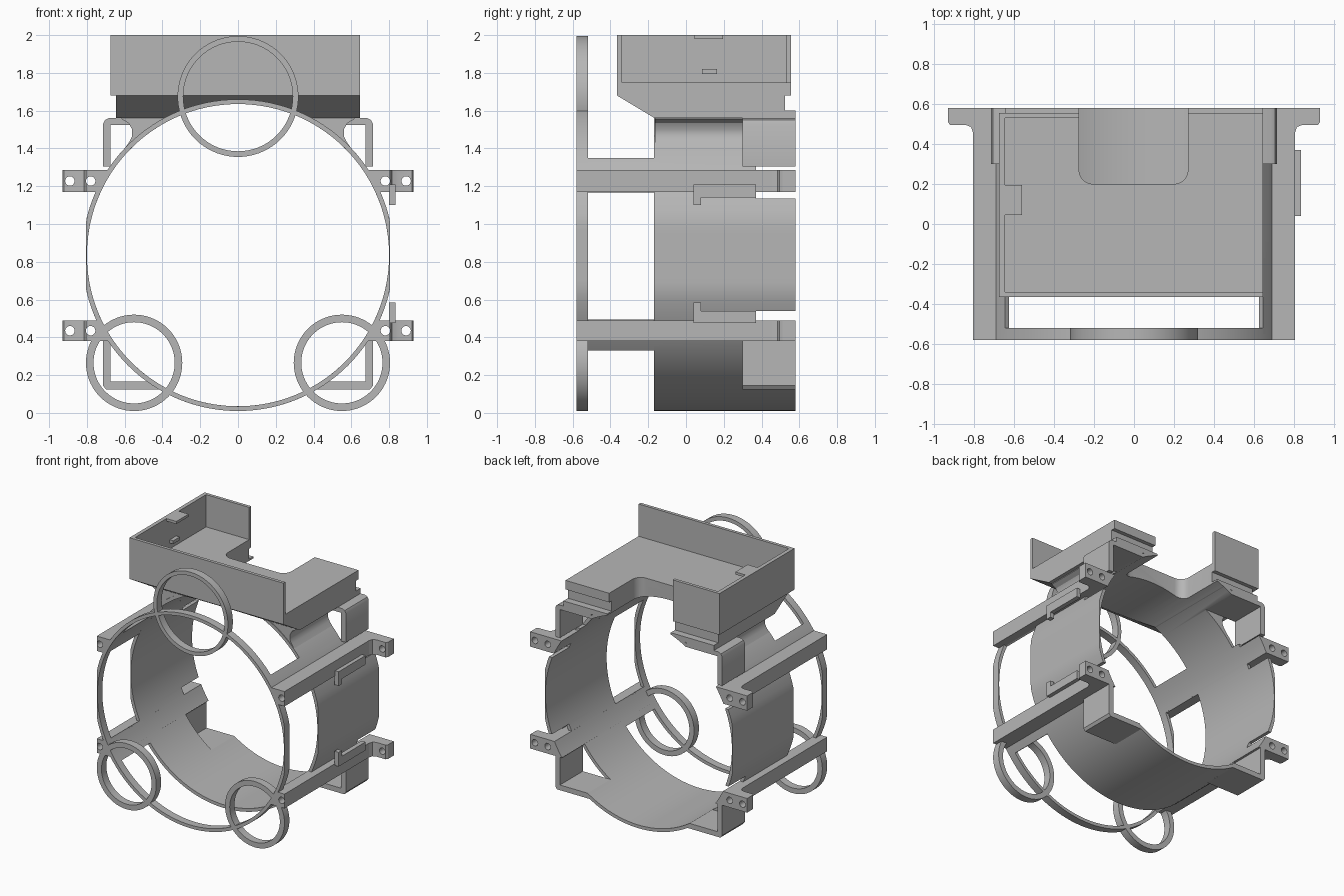
import bpy, bmesh
from math import sin, cos, radians, pi

old = bpy.data.objects.get("Cube")
if old:
    bpy.data.objects.remove(old, do_unlink=True)

GREY = (0.47, 0.47, 0.47, 1)
mat = bpy.data.materials.new("mid grey")
mat.use_nodes = True
mat.diffuse_color = GREY
mat.node_tree.nodes["Principled BSDF"].inputs["Base Color"].default_value = GREY

# Shared sizes: the barrel centre height, its radii and flattened side
CZ, RO, RI, FLAT = 0.835, 0.825, 0.80, 0.805
FRONT, BACK = -0.58, 0.58
SIDES = ((1, "left"), (-1, "right"))


def finish(name, bm):
    bmesh.ops.recalc_face_normals(bm, faces=bm.faces[:])
    me = bpy.data.meshes.new(name)
    bm.to_mesh(me)
    bm.free()
    me.materials.append(mat)
    ob = bpy.data.objects.new(name, me)
    bpy.context.scene.collection.objects.link(ob)
    return ob


def prism(name, pts, axis, a, b, sx=1):
    """Extrude a 2D outline along an axis from a to b, optionally flipped in x."""
    place = {"x": lambda p, t: (t, p[0], p[1]),
             "y": lambda p, t: (p[0], t, p[1]),
             "z": lambda p, t: (p[0], p[1], t)}[axis]
    bm = bmesh.new()
    rows = []
    for t in (a, b):
        row = []
        for p in pts:
            x, y, z = place(p, t)
            row.append(bm.verts.new((x * sx, y, z)))
        bm.faces.new(row)
        rows.append(row)
    n = len(pts)
    for i in range(n):
        j = (i + 1) % n
        bm.faces.new((rows[0][i], rows[0][j], rows[1][j], rows[1][i]))
    return finish(name, bm)


def box(name, x, y, z, sx=1):
    return prism(name, [(x[0], z[0]), (x[1], z[0]), (x[1], z[1]), (x[0], z[1])],
                 "y", y[0], y[1], sx)


def disc(cx, cz, r, n=96):
    return [(cx + r * cos(2 * pi * i / n), cz + r * sin(2 * pi * i / n)) for i in range(n)]


def band(name, cx, cz, ro, ri, y0, y1, a0=0, a1=360, flat=9, step=3):
    """Curved strip around the y axis between two angles, with flattened sides."""
    n = max(4, round(abs(a1 - a0) / step))
    closed = abs(a1 - a0) == 360
    bm = bmesh.new()
    rings = []
    for i in range(n if closed else n + 1):
        t = radians(a0 + (a1 - a0) * i / n)
        xo = max(-flat, min(flat, ro * cos(t)))
        xi, zo, zi = ri * cos(t), ro * sin(t), ri * sin(t)
        rings.append([bm.verts.new((cx + x, y, cz + z)) for x, y, z in
                      ((xo, y0, zo), (xo, y1, zo), (xi, y1, zi), (xi, y0, zi))])
    for i in range(n):
        p, q = rings[i], rings[(i + 1) % len(rings)]
        for k in range(4):
            m = (k + 1) % 4
            bm.faces.new((p[k], p[m], q[m], q[k]))
    if not closed:
        bm.faces.new(rings[0])
        bm.faces.new(rings[-1])
    return finish(name, bm)


def cut(ob, cutters):
    """Subtract the cutters, then delete them."""
    for c in cutters:
        mod = ob.modifiers.new("cut", "BOOLEAN")
        mod.operation, mod.solver, mod.object = "DIFFERENCE", "EXACT", c
    bpy.context.view_layer.update()
    dg = bpy.context.evaluated_depsgraph_get()
    me = bpy.data.meshes.new_from_object(ob.evaluated_get(dg))
    ob.modifiers.clear()
    ob.data = me
    for c in cutters:
        bpy.data.objects.remove(c, do_unlink=True)


def bore():
    return prism("bore_cutter", disc(0, CZ, RI, 120), "y", -1, 1)


# Front rings
band("front_ring", 0, CZ, RO, RI, FRONT, -0.52, flat=FLAT)
band("upper_small_ring", 0, 1.675, 0.32, 0.29, FRONT, -0.52, step=5)
for s, side in SIDES:
    band(side + "_small_ring", s * 0.55, 0.265, 0.255, 0.215, FRONT, -0.52, step=5)

# Barrel shell, open at the top, with corner pockets and thin slots at the back
shell = band("barrel_shell", 0, CZ, RO, RI, -0.17, BACK, 68, -248, FLAT)
cutters = []
for s, side in SIDES:
    for z in ((1.305, 1.525), (0.165, 0.38)):
        cutters.append(box("pocket_cutter", (0.3, 0.675), (0.3, 0.7), z, s))
    for z in ((1.135, 1.17), (0.49, 0.54), (1.28, 1.31)):
        cutters.append(box("slot_cutter", (0.55, 0.9), (0.37, 0.7), z, s))
cut(shell, cutters)

# Side rails with bolt tabs, curved webs, corner brackets and pillars
top_hook = [(0.41, 1.525), (0.675, 1.525), (0.675, 1.305), (0.715, 1.305),
            (0.715, 1.53), (0.705, 1.55), (0.685, 1.56), (0.41, 1.56)]
low_hook = [(0.44, 0.165), (0.675, 0.165), (0.675, 0.38), (0.715, 0.38),
            (0.715, 0.145), (0.7, 0.125), (0.42, 0.125)]
tab = [(0.79, BACK), (0.93, BACK), (0.93, 0.51), (0.92, 0.495), (0.84, 0.495),
       (0.815, 0.485), (0.805, 0.455), (0.79, 0.455)]
pillar = [(0.36, 1.57), (0.62, 1.57), (0.615, 1.555), (0.58, 1.535), (0.56, 1.5),
          (0.56, 1.465), (0.575, 1.435), (0.6, 1.4), (0.56, 1.4)]
for s, side in SIDES:
    for level, z0, z1, a0, a1 in (("upper", 1.17, 1.285, 24.4, 38.6),
                                  ("lower", 0.38, 0.49, -25.2, -37.7)):
        name = side + "_" + level
        mid = (z0 + z1) / 2
        rail = box(name + "_rail", (0.66, FLAT), (FRONT, BACK), (z0, z1), s)
        cut(rail, [bore(), prism("hole_cutter", disc(0.78, mid, 0.025, 20), "y", -1, 1, s)])
        ear = prism(name + "_bolt_tab", tab, "z", z0, z1, s)
        cut(ear, [prism("hole_cutter", disc(x, mid, 0.025, 20), "y", 0, 1, s)
                  for x in (0.78, 0.89)])
        if s < 0:
            a0, a1 = 180 - a0, 180 - a1
        band(name + "_web", 0, CZ, RO, RI, -0.55, -0.14, a0, a1, FLAT)
    prism(side + "_upper_bracket", top_hook, "y", 0.3, BACK, s)
    prism(side + "_lower_bracket", low_hook, "y", 0.3, BACK, s)
    post = prism(side + "_pillar", pillar, "y", -0.165, 0.3, s)
    cut(post, [bore()])

# Hooked clips on one side
for name, tip, inner, outer in (("upper_clip", 1.1, 1.14, 1.21),
                                ("lower_clip", 0.585, 0.54, 0.475)):
    prism(name, [(0.04, tip), (0.08, tip), (0.08, inner), (0.37, inner),
                 (0.37, outer), (0.04, outer)], "x", 0.8, 0.835)

# Tray base with sloped front, rear lip, curved underside and rounded notch
base = prism("tray_base", [(-0.365, 1.75), (-0.365, 1.68), (-0.165, 1.56), (BACK, 1.56),
                           (BACK, 1.6), (0.525, 1.6), (0.525, 1.68), (0.555, 1.68),
                           (0.555, 1.75)], "x", -0.645, 0.645)
notch = [(0.27, 0.9), (-0.275, 0.9)]
for cx, start in ((-0.205, 180), (0.2, 270)):
    for i in range(7):
        t = radians(start + i * 15)
        notch.append((cx + 0.07 * cos(t), 0.27 + 0.07 * sin(t)))
cut(base, [bore(), prism("notch_cutter", notch, "z", 1.3, 2.2)])

# Tray walls and their small catches
box("tray_front_wall", (-0.675, 0.645), (-0.365, -0.34), (1.68, 2))
box("tray_side_wall", (-0.675, -0.645), (-0.365, 0.555), (1.68, 2))
box("tray_back_wall", (-0.675, -0.275), (0.53, 0.555), (1.68, 2))
box("tray_top_catch", (-0.65, -0.56), (0.045, 0.195), (1.98, 2))
box("tray_side_catch", (-0.65, -0.615), (0.085, 0.165), (1.795, 1.82))

# Smooth the curved faces and keep the edges crisp
bpy.ops.object.select_all(action="DESELECT")
for ob in bpy.context.scene.objects:
    if ob.type == "MESH":
        ob.select_set(True)
        bpy.context.view_layer.objects.active = ob
bpy.ops.object.shade_smooth_by_angle(angle=radians(30))
